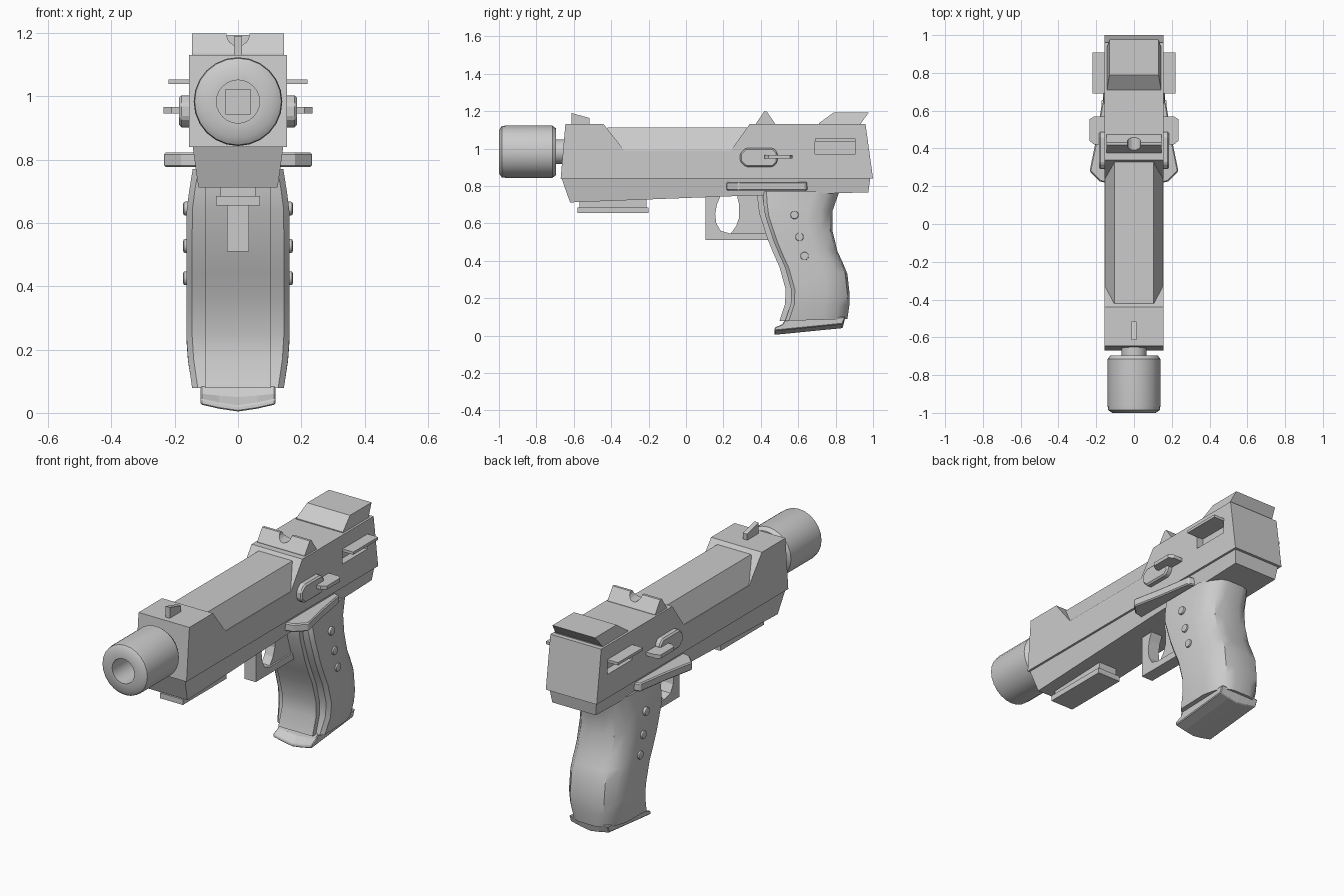
import bpy, bmesh, math

if "Cube" in bpy.data.objects:
    bpy.data.objects.remove(bpy.data.objects["Cube"])

def finish(name, bm, bevel=0, mirror=False, smooth=False, seg=1):
    bmesh.ops.recalc_face_normals(bm, faces=bm.faces)
    me = bpy.data.meshes.new(name)
    bm.to_mesh(me)
    bm.free()
    ob = bpy.data.objects.new(name, me)
    bpy.context.collection.objects.link(ob)
    if mirror:
        ob.modifiers.new("mirror", 'MIRROR').use_clip = False
    if bevel:
        b = ob.modifiers.new("bevel", 'BEVEL')
        b.width, b.segments, b.limit_method = bevel, seg, 'ANGLE'
        b.angle_limit = math.radians(35)
    if smooth:
        bpy.ops.object.select_all(action='DESELECT')
        ob.select_set(True)
        bpy.context.view_layer.objects.active = ob
        bpy.ops.object.shade_smooth_by_angle(angle=math.radians(35))
    return ob

def loft(rings, close=False):
    """Skin a list of closed rings, capping the ends unless closed."""
    bm = bmesh.new()
    vs = [[bm.verts.new(p) for p in r] for r in rings]
    n = len(vs[0])
    pairs = list(zip(vs, vs[1:])) + ([(vs[-1], vs[0])] if close else [])
    for a, b in pairs:
        for i in range(n):
            j = (i + 1) % n
            bm.faces.new((a[i], a[j], b[j], b[i]))
    if not close:
        bm.faces.new(vs[0])
        bm.faces.new(vs[-1])
    return bm

def side_prism(name, pts, x0, x1, **kw):
    """Extrude a (y, z) outline between x0 and x1."""
    return finish(name, loft([[(x, y, z) for y, z in pts] for x in (x0, x1)]), **kw)

def plan_prism(name, pts, z0, z1, **kw):
    """Extrude an (x, y) outline between z0 and z1."""
    return finish(name, loft([[(x, y, z) for x, y in pts] for z in (z0, z1)]), **kw)

def taper(name, pts, width, **kw):
    """Symmetric prism whose half width depends on the height."""
    return finish(name, loft([[(s * width(z), y, z) for y, z in pts] for s in (-1, 1)]), **kw)

def rect(a0, b0, a1, b1):
    return [(a0, b0), (a1, b0), (a1, b1), (a0, b1)]

def cut(ob, cutter):
    m = ob.modifiers.new("cut", 'BOOLEAN')
    m.operation, m.solver, m.object = 'DIFFERENCE', 'EXACT', cutter
    cutter.hide_render = True
    cutter.hide_set(True)

# Slide with its long top notch and side windows
slide = side_prism("slide", [(-.67, .84), (1, .84), (.96, 1.13), (.34, 1.13), (.24, .99),
                             (-.33, .99), (-.44, 1.13), (-.645, 1.13)], -.155, .155)
cut(slide, side_prism("window_cutter", rect(.69, .97, .905, 1.04), .115, .2, mirror=True))

# Sloped barrel cover in the notch
taper("barrel_cover", [(-.42, .985), (.33, .985), (.33, 1.112), (-.42, 1.112)],
      lambda z: .155 if z < 1 else .103)

# Lower frame, narrowing downwards
taper("frame", [(-.665, .84), (-.62, .712), (.3, .747), (.975, .766), (.985, .84)],
      lambda z: .125 + .018 * (z - .71) / .13)

# Accessory rail
side_prism("rail_stem", rect(-.57, .68, -.21, .735), -.055, .055)
side_prism("rail_plate", rect(-.58, .655, -.2, .685), -.07, .07)

# Suppressor and its bore, turned about the barrel axis
profile = [(.068, -.85), (.068, -1), (.115, -1), (.137, -.985), (.14, -.96), (.14, -.715),
           (.125, -.695), (.066, -.695), (.066, -.64), (.02, -.64), (.02, -.85)]
rings = []
for k in range(24):
    a = k * math.tau / 24
    rings.append([(r * math.cos(a), y, .983 + r * math.sin(a)) for r, y in profile])
finish("muzzle", loft(rings, close=True), smooth=True)
plan_prism("bore_end", rect(-.04, -.86, .04, -.85), .943, 1.023)

# Sights and rear block
side_prism("front_sight", [(-.613, 1.12), (-.613, 1.19), (-.515, 1.163), (-.515, 1.12)], -.013, .013)
rear = side_prism("rear_sight", [(.375, 1.12), (.375, 1.135), (.418, 1.198), (.432, 1.198),
                                 (.475, 1.135), (.475, 1.12)], -.145, .145)
circle = [(.036 * math.cos(i * math.tau / 16), 1.195 + .036 * math.sin(i * math.tau / 16)) for i in range(16)]
cut(rear, finish("notch_cutter", loft([[(x, y, z) for x, z in circle] for y in (.3, .55)])))
taper("rear_block", [(.71, 1.12), (.71, 1.135), (.79, 1.193), (.978, 1.193), (.935, 1.135), (.935, 1.12)],
      lambda z: .13 if z > 1.15 else .143)

# Side controls, mirrored
side_prism("slide_catch", [(.29, .93), (.32, .902), (.465, .902), (.488, .925), (.488, .98),
                           (.465, 1.003), (.32, 1.003), (.29, .975)], .14, .186, mirror=True, bevel=.008)
plan_prism("catch_tab", [(.15, .42), (.21, .42), (.235, .44), (.235, .555), (.21, .57), (.15, .57)],
           .946, .966, mirror=True)
plan_prism("safety_lever", [(.13, .215), (.18, .225), (.235, .28), (.2, .45), (.17, .64), (.13, .65)],
           .776, .822, mirror=True, bevel=.006)
plan_prism("side_fin", rect(.14, .69, .22, .907), 1.038, 1.053, mirror=True)

# Trigger guard and trigger
side_prism("trigger_guard", [(.105, .76), (.105, .51), (.45, .51), (.45, .547), (.23, .547), (.185, .56),
                             (.162, .6), (.156, .65), (.165, .7), (.19, .76)], -.035, .035)
side_prism("trigger", [(.27, .76), (.284, .7), (.284, .63), (.268, .585), (.235, .54), (.43, .54),
                       (.43, .76)], -.026, .026)

# Grip, lofted from stations of (height front, front y, height back, back y, half width)
stations = [(.078, .5, .088, .863, .145), (.17, .53, .16, .873, .158), (.25, .532, .22, .875, .163),
            (.366, .5, .33, .863, .163), (.44, .467, .39, .838, .163), (.516, .436, .45, .81, .163),
            (.65, .393, .56, .783, .162), (.7, .385, .666, .783, .155), (.77, .38, .77, .82, .143)]
rings = []
for zf, yf, zb, yb, w in stations:
    half = [(.104, yf), (.104, yf + .03), (w - .018, yf + .03), (w, yf + .05),
            (w, yb - .13), (w - .02, yb - .06), (w - .06, yb - .012), (.05, yb)]
    ring = half + [(-x, y) for x, y in reversed(half)]
    rings.append([(x, y, zf + (zb - zf) * (y - yf) / (yb - yf)) for x, y in ring])
finish("grip", loft(rings), smooth=True)

# Base plate with a shallow keel
base = []
for x, dz in ((-.118, .022), (-.06, .009), (0, 0), (.06, .009), (.118, .022)):
    base.append([(x, .473, .004 + dz), (x, .837, .04 + dz), (x, .852, .1), (x, .53, .085),
                 (x, .515, .05 + dz / 2), (x, .475, .022 + dz)])
finish("base_plate", loft(base), bevel=.004)

# Grip screws
for i, (y, z) in enumerate([(.58, .645), (.607, .527), (.634, .425)]):
    pts = [(y + .023 * math.cos(k * math.tau / 10), z + .023 * math.sin(k * math.tau / 10)) for k in range(10)]
    side_prism(f"grip_screw_{i + 1}", pts, .14, .173, mirror=True, bevel=.006, seg=2)
